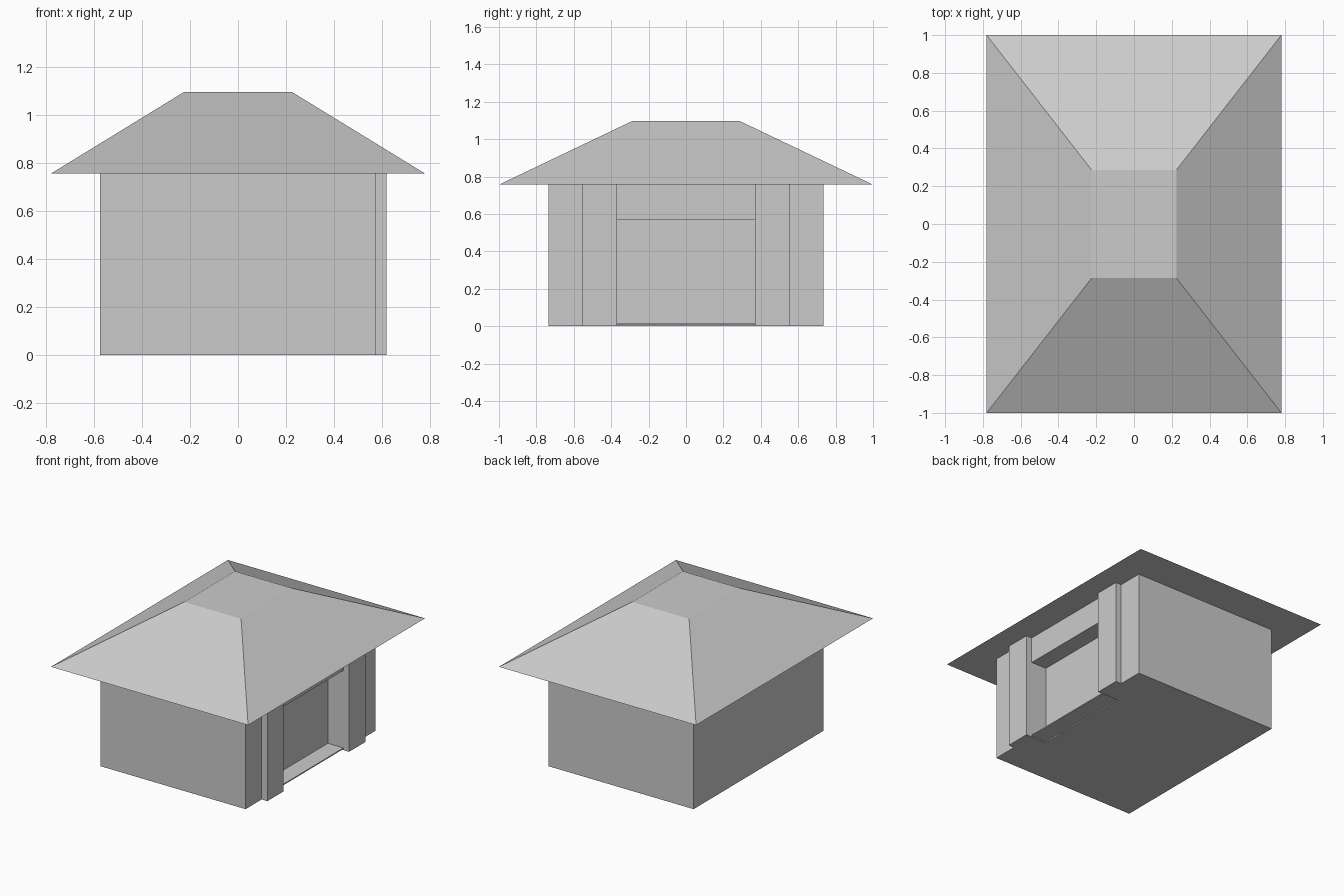
import bpy, bmesh

if "Cube" in bpy.data.objects:
    bpy.data.objects.remove(bpy.data.objects["Cube"])

EAVE, TOP = 0.757, 1.097


def finish(name, bm):
    bmesh.ops.recalc_face_normals(bm, faces=bm.faces)
    mesh = bpy.data.meshes.new(name)
    bm.to_mesh(mesh)
    bm.free()
    ob = bpy.data.objects.new(name, mesh)
    bpy.context.collection.objects.link(ob)
    return ob


def prism(name, outline, z0, z1):
    """Extrude a plan outline upward."""
    bm = bmesh.new()
    face = bm.faces.new([bm.verts.new((x, y, z0)) for x, y in outline])
    ext = bmesh.ops.extrude_face_region(bm, geom=[face])["geom"]
    top = [g for g in ext if isinstance(g, bmesh.types.BMVert)]
    bmesh.ops.translate(bm, verts=top, vec=(0, 0, z1 - z0))
    return finish(name, bm)


def rect(x0, x1, y):
    return [(x0, -y), (x1, -y), (x1, y), (x0, y)]


def cut(target, name, outline, z0, z1):
    cutter = prism(name, outline, z0, z1)
    cutter.hide_render = True
    cutter.hide_set(True)
    mod = target.modifiers.new(name, "BOOLEAN")
    mod.operation = "DIFFERENCE"
    mod.solver = "EXACT"
    mod.object = cutter


# Walls: plan outline with a pilaster on each side of the doorway
half = [(0.575, 0.37), (0.62, 0.37), (0.62, 0.553), (0.575, 0.553),
        (0.575, 0.735), (-0.575, 0.735)]
plan = half + [(x, -y) for x, y in reversed(half)]
walls = prism("walls", plan, 0, EAVE)

# Door recess, and the shallow gap left under its thin sill
cut(walls, "door_recess_cutter", rect(0.452, 0.8, 0.37), 0.016, 0.57)
cut(walls, "under_sill_cutter", rect(0.452, 0.8, 0.37), -0.1, 0.008)

# Roof: hipped, with sharp eaves and a flat top
roof = prism("roof", rect(-0.78, 0.78, 1.0), EAVE, TOP)
for v in roof.data.vertices:
    if v.co.z > EAVE + 0.1:
        v.co.x *= 0.225 / 0.78
        v.co.y *= 0.287
